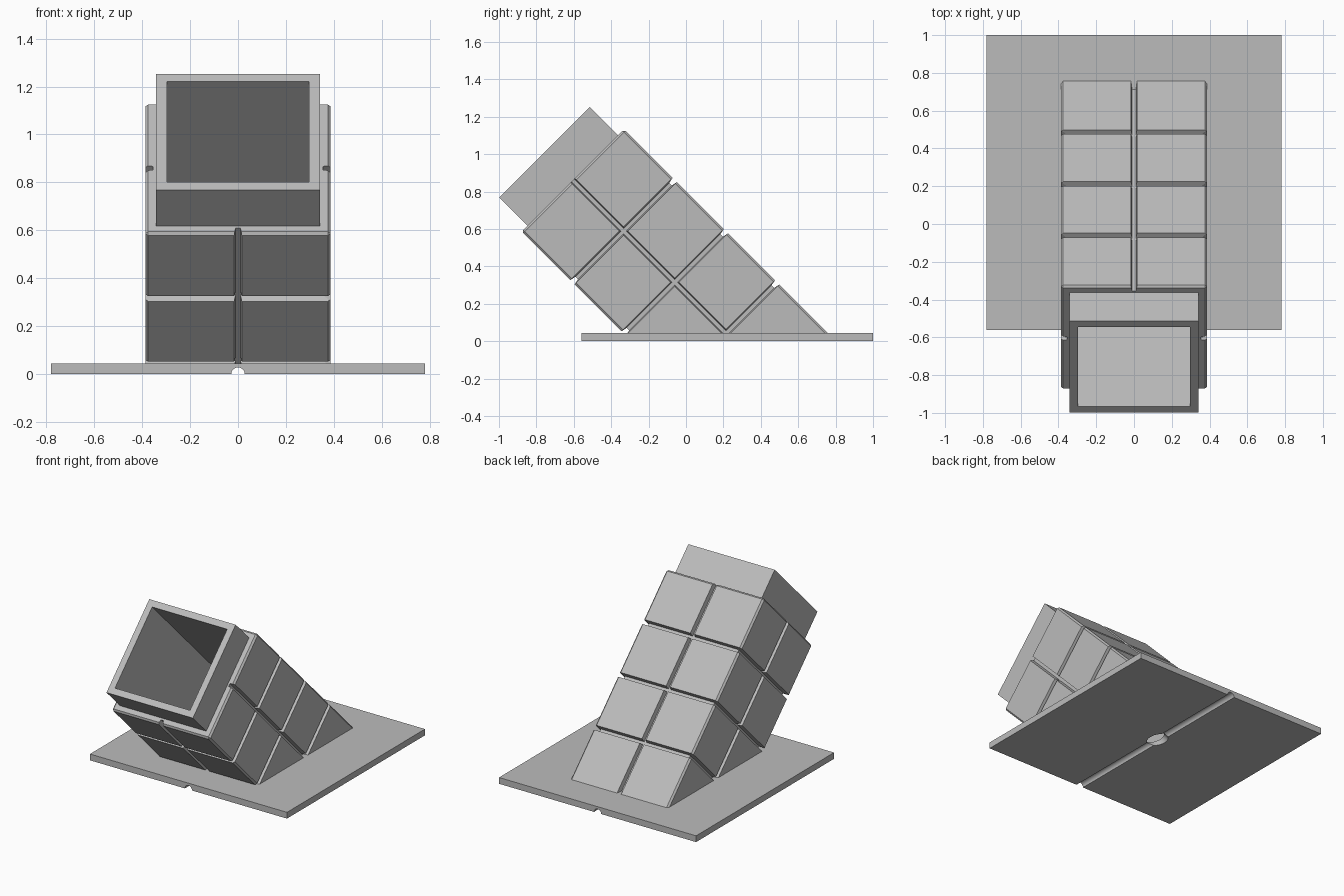
import bpy, bmesh, math
from mathutils import Matrix, Vector

cube = bpy.data.objects.get("Cube")
if cube:
    bpy.data.objects.remove(cube, do_unlink=True)

grey = bpy.data.materials.new("light_grey")
grey.use_nodes = True
grey.diffuse_color = (0.5, 0.5, 0.5, 1)
grey.node_tree.nodes["Principled BSDF"].inputs["Base Color"].default_value = (0.5, 0.5, 0.5, 1)

TILT = Matrix.Rotation(math.radians(45), 4, "X")   # local z becomes the leaning axis
MID = 0.18                                         # local y of the leaning axis
HALF = 0.387                                       # half width of the tower
PITCH = 0.387                                      # tile size
TOP = 1.036                                        # tower end along the axis
BORE = 0.297                                       # half width of the hollow
PLATE = 0.045                                      # plate thickness


def make(name, bm, matrix=None):
    bmesh.ops.recalc_face_normals(bm, faces=bm.faces)
    mesh = bpy.data.meshes.new(name)
    bm.to_mesh(mesh)
    bm.free()
    mesh.materials.append(grey)
    if matrix:
        mesh.transform(matrix)
    ob = bpy.data.objects.new(name, mesh)
    bpy.context.collection.objects.link(ob)
    return ob


def box(name, lo, hi, matrix=None, chamfer=0):
    bm = bmesh.new()
    bmesh.ops.create_cube(bm, size=1)
    for v in bm.verts:
        v.co = [lo[i] + (v.co[i] + 0.5) * (hi[i] - lo[i]) for i in range(3)]
    if chamfer:
        bmesh.ops.bevel(bm, geom=bm.edges[:], offset=chamfer, segments=1, affect="EDGES")
    return make(name, bm, matrix)


def square_box(name, half, z0, z1, chamfer=0):
    return box(name, (-half, MID - half, z0), (half, MID + half, z1), TILT, chamfer)


def rod(name, radius, length, matrix):
    bm = bmesh.new()
    bmesh.ops.create_cone(bm, cap_ends=True, segments=32, radius1=radius,
                          radius2=radius, depth=length)
    return make(name, bm, matrix)


def cut(target, cutter):
    cutter.hide_render = True
    mod = target.modifiers.new("cut", "BOOLEAN")
    mod.operation, mod.solver, mod.object = "DIFFERENCE", "EXACT", cutter
    bpy.context.view_layer.objects.active = target
    bpy.ops.object.modifier_apply(modifier=mod.name)
    bpy.data.objects.remove(cutter, do_unlink=True)


# Groove section: (distance from the axis, half width)
FLOOR, LIP = HALF - 0.032, HALF + 0.02
SECTION = [(FLOOR, 0.010), (LIP, 0.020), (LIP, -0.020), (FLOOR, -0.010)]


def ring_groove(z):
    bm = bmesh.new()
    corners = [(1, 1), (-1, 1), (-1, -1), (1, -1)]
    loops = [[bm.verts.new((cx * r, MID + cy * r, z + w)) for r, w in SECTION]
             for cx, cy in corners]
    for i in range(4):
        a, b = loops[i], loops[(i + 1) % 4]
        for j in range(4):
            k = (j + 1) % 4
            bm.faces.new((a[j], a[k], b[k], b[j]))
    return make("ring_groove_cutter", bm, TILT)


def long_groove(turn):
    bm = bmesh.new()
    ends = [[bm.verts.new((r, w, z)) for r, w in SECTION] for z in (-1.5, 1.5)]
    bm.faces.new(ends[0])
    bm.faces.new(ends[1])
    for j in range(4):
        k = (j + 1) % 4
        bm.faces.new((ends[0][j], ends[0][k], ends[1][k], ends[1][j]))
    place = TILT @ Matrix.Translation((0, MID, 0)) @ Matrix.Rotation(turn, 4, "Z")
    return make("long_groove_cutter", bm, place)


# Leaning hollow tower with tile grooves, trimmed flat where it meets the plate
tower = square_box("tiled_tower", HALF, -1.2, TOP, chamfer=0.012)
for i in range(1, 4):
    cut(tower, ring_groove(TOP + 0.003 - i * PITCH))
for i in range(4):
    cut(tower, long_groove(i * math.pi / 2))
cut(tower, square_box("bore_cutter", BORE, -2, 2))
cut(tower, box("ground_cutter", (-2, -3, -3), (2, 3, PLATE)))

# Open square sleeve at the upper end
sleeve = square_box("top_sleeve", 0.342, TOP, 1.25)
cut(sleeve, square_box("sleeve_cutter", BORE, 0.5, 2))

# Base plate with a cable channel underneath and a slanted cable hole
plate = box("base_plate", (-0.78, -0.56, 0), (0.78, 1.0, PLATE))
cut(plate, rod("channel_cutter", 0.028, 4, Matrix.Rotation(math.pi / 2, 4, "X")))
cut(plate, rod("hole_cutter", 0.06, 0.6, Matrix.Translation((0, 0.22, PLATE / 2)) @ TILT))
bpy.context.view_layer.objects.active = plate
bpy.ops.object.select_all(action="DESELECT")
plate.select_set(True)
bpy.ops.object.shade_smooth_by_angle(angle=math.radians(30))
